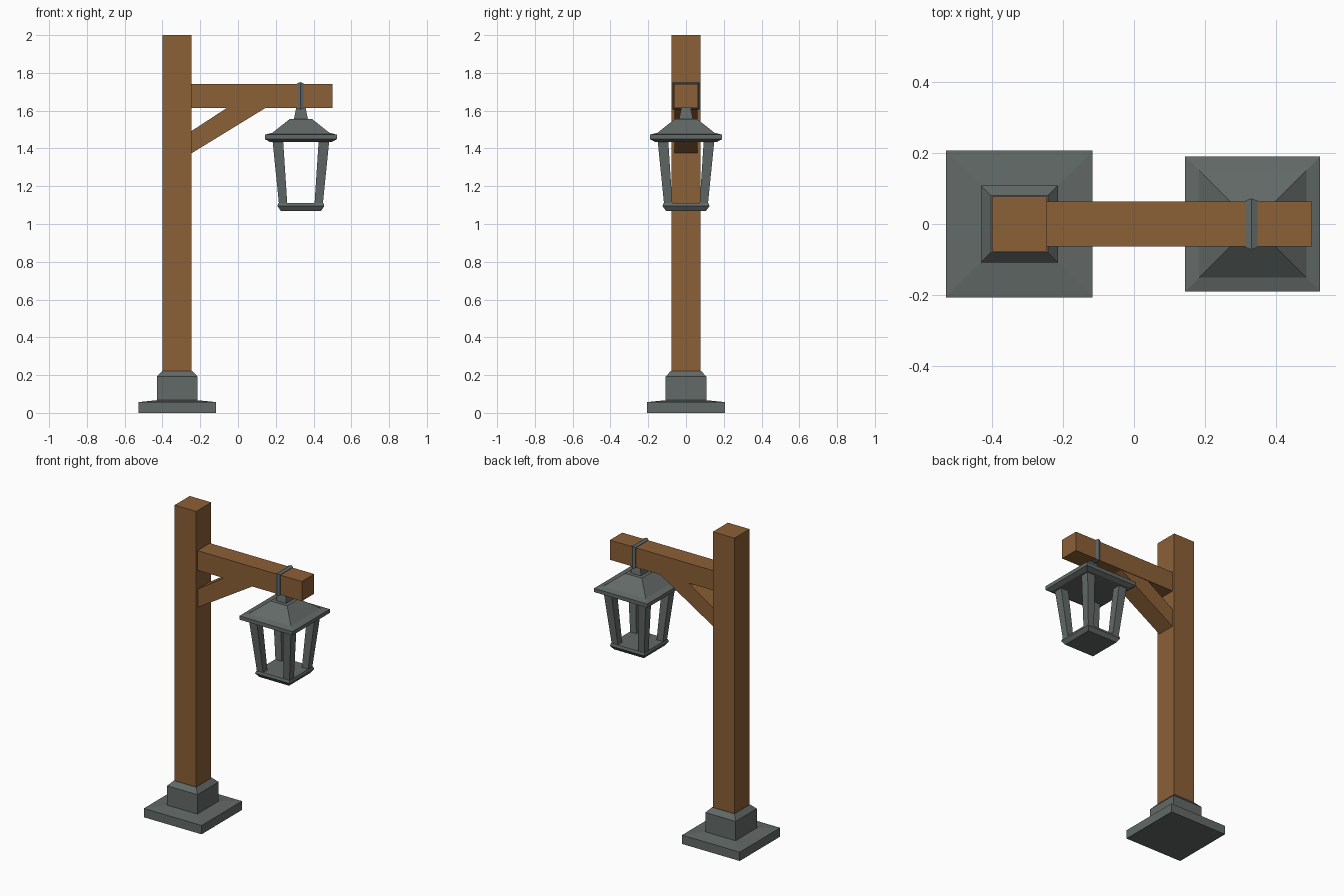
import bpy, bmesh
from mathutils import Vector

if "Cube" in bpy.data.objects:
    bpy.data.objects.remove(bpy.data.objects["Cube"])


def material(name, rgb):
    m = bpy.data.materials.new(name)
    m.diffuse_color = (*rgb, 1)
    m.use_nodes = True
    m.node_tree.nodes["Principled BSDF"].inputs["Base Color"].default_value = m.diffuse_color
    return m


WOOD = material("brown wood", (0.26, 0.115, 0.037))
METAL = material("grey iron", (0.123, 0.142, 0.135))

POST_X, LAMP_X = -0.322, 0.333


def finish(bm, name, mat):
    bmesh.ops.recalc_face_normals(bm, faces=bm.faces)
    me = bpy.data.meshes.new(name)
    bm.to_mesh(me)
    bm.free()
    me.materials.append(mat)
    ob = bpy.data.objects.new(name, me)
    bpy.context.collection.objects.link(ob)
    return ob


def square_stack(name, mat, rings):
    """Loft of square rings, each (centre x, centre y, half width, z)."""
    bm = bmesh.new()
    loops = [[bm.verts.new((x + sx * h, y + sy * h, z))
              for sx, sy in ((-1, -1), (1, -1), (1, 1), (-1, 1))]
             for x, y, h, z in rings]
    bm.faces.new(loops[0])
    bm.faces.new(loops[-1])
    for a, b in zip(loops, loops[1:]):
        for i in range(4):
            j = (i + 1) % 4
            bm.faces.new((a[i], a[j], b[j], b[i]))
    return finish(bm, name, mat)


def centred(x, profile):
    return [(x, 0, h, z) for h, z in profile]


def side_profile(name, mat, points, half_depth):
    """Extrude an x-z outline symmetrically along y."""
    bm = bmesh.new()
    face = bm.faces.new([bm.verts.new((x, -half_depth, z)) for x, z in points])
    new = bmesh.ops.extrude_face_region(bm, geom=[face])["geom"]
    verts = [v for v in new if isinstance(v, bmesh.types.BMVert)]
    bmesh.ops.translate(bm, verts=verts, vec=Vector((0, 2 * half_depth, 0)))
    return finish(bm, name, mat)


# Post and its stepped foot
square_stack("post", WOOD, centred(POST_X, [(0.077, 0.1), (0.077, 2.0)]))
square_stack("post_foot", METAL, centred(POST_X, [
    (0.206, 0), (0.206, 0.057), (0.108, 0.067), (0.108, 0.192), (0.08, 0.222)]))

# Arm and diagonal brace
side_profile("arm", WOOD, [(-0.26, 1.615), (0.5, 1.615), (0.5, 1.742), (-0.26, 1.742)], 0.063)
side_profile("brace", WOOD, [(-0.245, 1.375), (0.15, 1.617), (-0.055, 1.617), (-0.245, 1.493)], 0.06)

# Ridged strap around the arm
bm = bmesh.new()
loops = []
for dx, grow in ((-0.0165, 0.0), (-0.0165, 0.003), (0, 0.009), (0.0165, 0.003), (0.0165, 0.0)):
    y, lo, hi = 0.063 + grow, 1.615 - grow, 1.742 + grow
    loops.append([bm.verts.new((LAMP_X - 0.003 + dx, sy, z))
                  for sy, z in ((-y, lo), (y, lo), (y, hi), (-y, hi))])
for a, b in zip(loops, loops[1:] + loops[:1]):
    for i in range(4):
        j = (i + 1) % 4
        bm.faces.new((a[i], a[j], b[j], b[i]))
finish(bm, "hanging_strap", METAL)

# Lantern: hanger, roof, tray
square_stack("lantern_hanger", METAL, centred(LAMP_X, [(0.038, 1.55), (0.025, 1.615)]))
square_stack("lantern_roof", METAL, centred(LAMP_X, [
    (0.165, 1.435), (0.19, 1.449), (0.19, 1.473), (0.151, 1.483), (0.06, 1.555)]))
square_stack("lantern_tray", METAL, centred(LAMP_X, [
    (0.107, 1.07), (0.124, 1.095), (0.119, 1.111)]))

# Four splayed, tapered lantern posts
for sx, side in ((-1, "left"), (1, "right")):
    for sy, end in ((-1, "front"), (1, "back")):
        square_stack(f"lantern_post_{end}_{side}", METAL, [
            (LAMP_X + sx * 0.094, sy * 0.094, 0.022, 1.105),
            (LAMP_X + sx * 0.122, sy * 0.122, 0.028, 1.44)])
